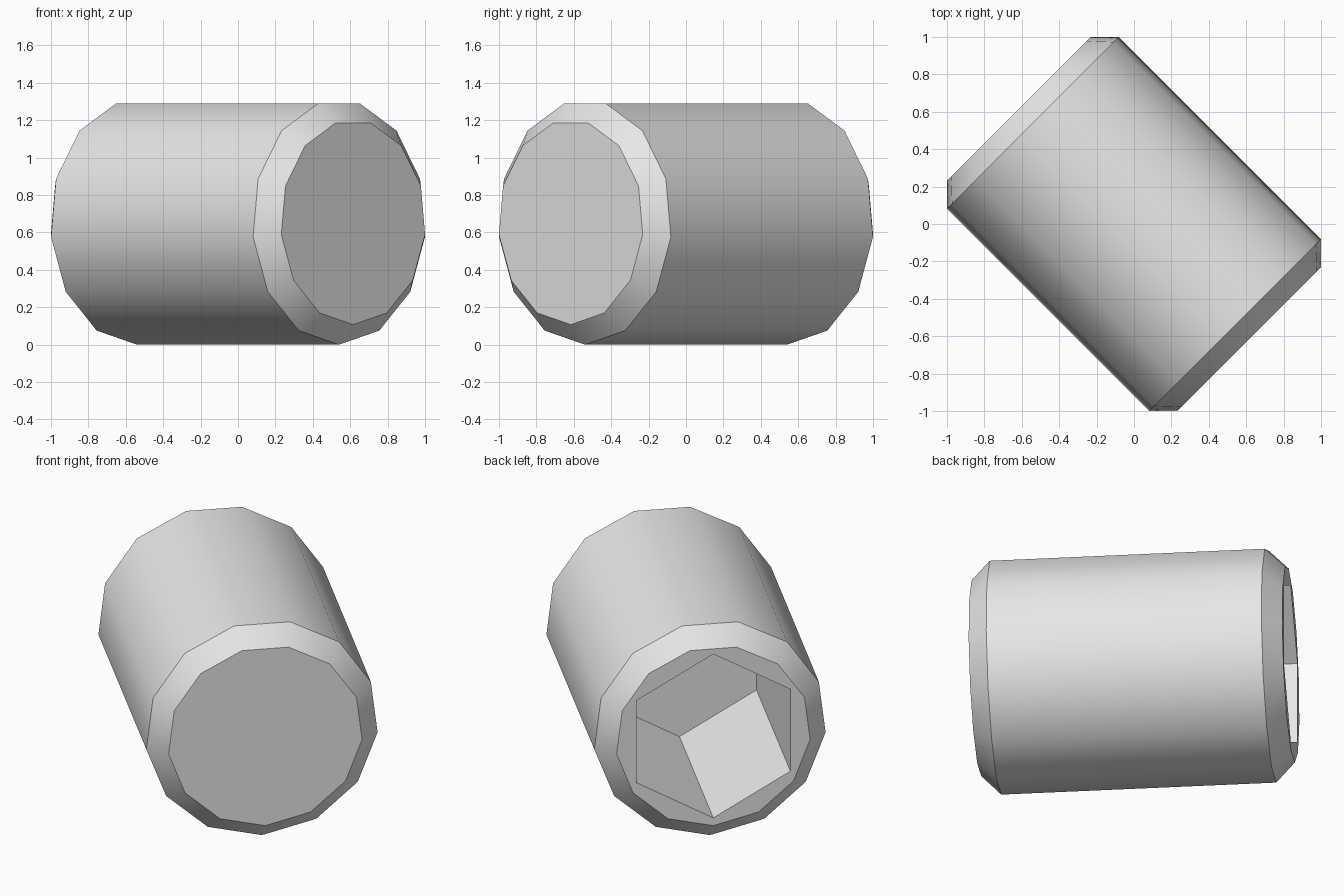
import bpy, bmesh
from math import pi, sin, cos, radians
from mathutils import Matrix

cube = bpy.data.objects.get("Cube")
if cube:
    bpy.data.objects.remove(cube, do_unlink=True)

SIDES = 13
RADIUS = 0.6545
CHAMFER = 0.107
HALF = 0.871
SOCKET_RADIUS = 0.5
SOCKET_DEPTH = 1.08

metal = bpy.data.materials.new("plain grey metal")
metal.use_nodes = True
grey = (0.8, 0.8, 0.8, 1)
metal.diffuse_color = grey
metal.node_tree.nodes["Principled BSDF"].inputs["Base Color"].default_value = grey

bm = bmesh.new()


def ring(count, radius, y):
    """Polygon around the y axis with one corner pointing down."""
    angles = [2 * pi * i / count for i in range(count)]
    return [bm.verts.new((radius * sin(a), y, -radius * cos(a))) for a in angles]


def bridge(a, b):
    for i in range(len(a)):
        j = (i + 1) % len(a)
        bm.faces.new((a[i], a[j], b[j], b[i]))


# Chamfered barrel, closed at the front end
inner = RADIUS - CHAMFER
stations = [(inner, -HALF), (RADIUS, CHAMFER - HALF),
            (RADIUS, HALF - CHAMFER), (inner, HALF)]
rings = [ring(SIDES, r, y) for r, y in stations]
for a, b in zip(rings, rings[1:]):
    bridge(a, b)
bm.faces.new(rings[0])

# Hexagonal socket sunk into the back end
mouth = ring(6, SOCKET_RADIUS, HALF)
floor = ring(6, SOCKET_RADIUS, HALF - SOCKET_DEPTH)
bridge(mouth, floor)
bm.faces.new(floor)

# Flat rim between the chamfer and the socket mouth
borders = [e for e in bm.edges if e.is_boundary]
bmesh.ops.bridge_loops(bm, edges=borders)
bmesh.ops.recalc_face_normals(bm, faces=bm.faces[:])

# Turn the barrel diagonally and rest it on the ground
bm.transform(Matrix.Translation((0, 0, RADIUS)) @ Matrix.Rotation(radians(45), 4, "Z"))

mesh = bpy.data.meshes.new("set_screw")
bm.to_mesh(mesh)
bm.free()
mesh.materials.append(metal)
screw = bpy.data.objects.new("set_screw", mesh)
bpy.context.collection.objects.link(screw)

bpy.ops.object.select_all(action="DESELECT")
screw.select_set(True)
bpy.context.view_layer.objects.active = screw
bpy.ops.object.shade_smooth_by_angle(angle=radians(30))
